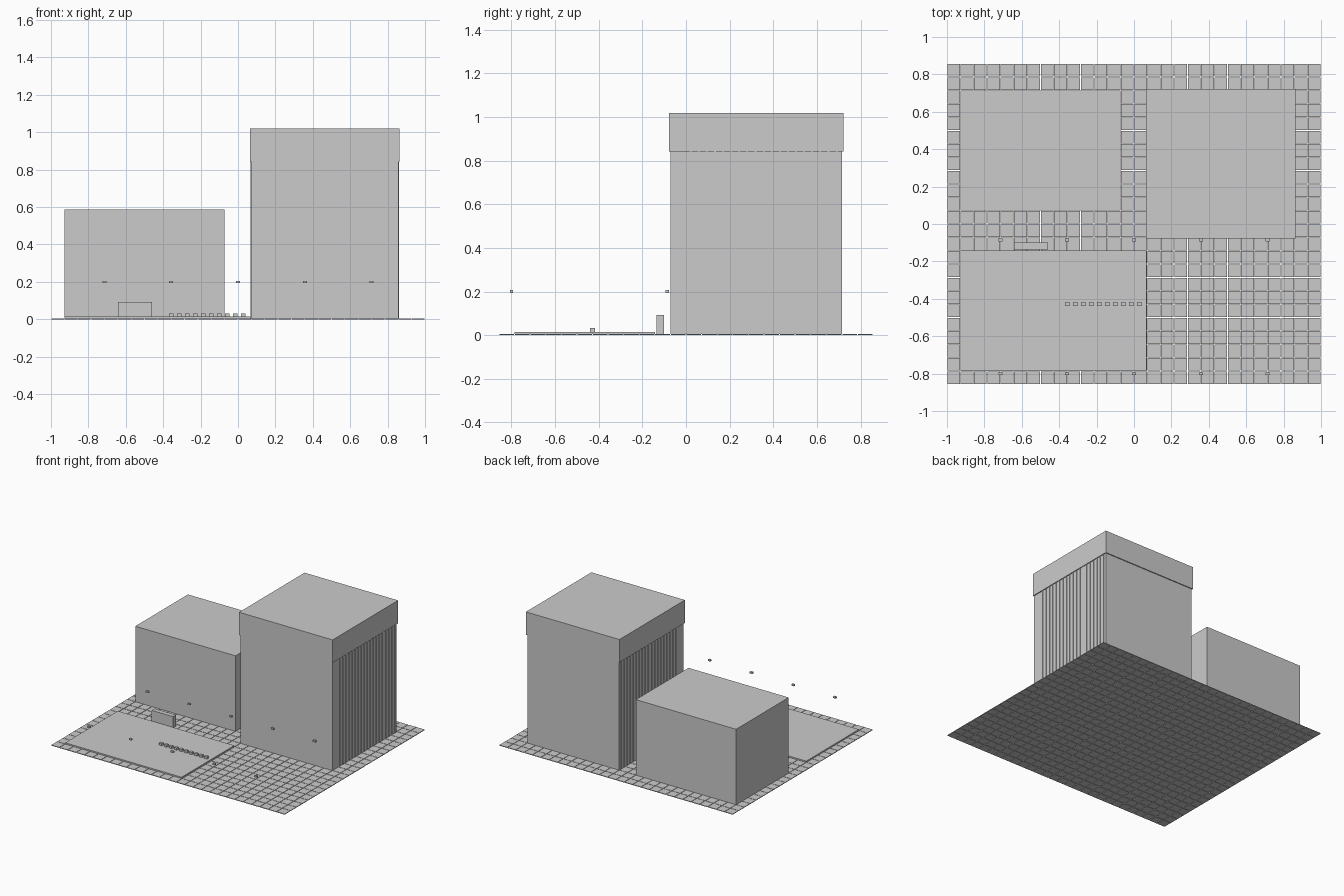
import bpy

old = bpy.data.objects.get("Cube")
if old:
    bpy.data.objects.remove(old, do_unlink=True)

U = 1 / 14  # side of one paving slab

grey = bpy.data.materials.new("plain_grey")
grey.use_nodes = True
COLOUR = (0.6, 0.6, 0.6, 1)
grey.diffuse_color = COLOUR
grey.node_tree.nodes["Principled BSDF"].inputs["Base Color"].default_value = COLOUR


def box(name, x, y, z):
    """Box from (min, max) pairs; x and y in slabs, z in units."""
    x, y = [v * U for v in x], [v * U for v in y]
    lo_hi = (x, y, z)
    verts = [(x[i], y[j], z[k]) for i in (0, 1) for j in (0, 1) for k in (0, 1)]
    faces = [(0, 1, 3, 2), (4, 6, 7, 5), (0, 4, 5, 1),
             (2, 3, 7, 6), (0, 2, 6, 4), (1, 5, 7, 3)]
    mesh = bpy.data.meshes.new(name)
    mid = [sum(p) / 2 for p in lo_hi]
    mesh.from_pydata([[a - b for a, b in zip(v, mid)] for v in verts], [], faces)
    mesh.materials.append(grey)
    obj = bpy.data.objects.new(name, mesh)
    obj.location = mid
    bpy.context.scene.collection.objects.link(obj)
    return obj


def array(obj, count, step):
    mod = obj.modifiers.new("repeat", "ARRAY")
    mod.count = count
    mod.use_relative_offset = False
    mod.use_constant_offset = True
    mod.constant_offset_displace = step


# Paving: square slabs with narrow open joints
GAP = 0.025
SLAB = 0.005
paving = box("paving_slabs", (-14 + GAP, -13 - GAP), (-12 + GAP, -11 - GAP), (0, SLAB))
array(paving, 28, (U, 0, 0))
array(paving, 24, (0, U, 0))

# Buildings
box("low_building", (-13, -1), (1, 10), (SLAB, 0.588))
box("tower_body", (1, 12), (-1, 10), (SLAB, 0.845))
box("tower_roof", (0.9, 12.1), (-1.1, 10.1), (0.842, 1.019))

# Thin upright fins on both sides of the tower
for side, x in (("right", (0.94, 1)), ("left", (12, 12.06))):
    fin = box("tower_fins_" + side, x, (0.25, 0.35), (SLAB, 0.842))
    array(fin, 19, (0, 0.52 * U, 0))

# Forecourt with a sign slab and a row of bollards
box("forecourt", (-13, 0.95), (-11, -2), (SLAB, 0.0143))
box("sign_slab", (-9, -6.45), (-1.9, -1.4), (SLAB, 0.093))
bollards = box("bollards", (-5.17, -4.83), (-6.15, -5.85), (0.0143, 0.032))
array(bollards, 10, (0.6 * U, 0, 0))

# Two rows of hanging lamps
for row, y in (("front", -11.2), ("rear", -1.2)):
    lamps = box("lamps_" + row, (-10.15, -9.85), (y - 0.1, y + 0.1), (0.194, 0.206))
    array(lamps, 5, (5 * U, 0, 0))
